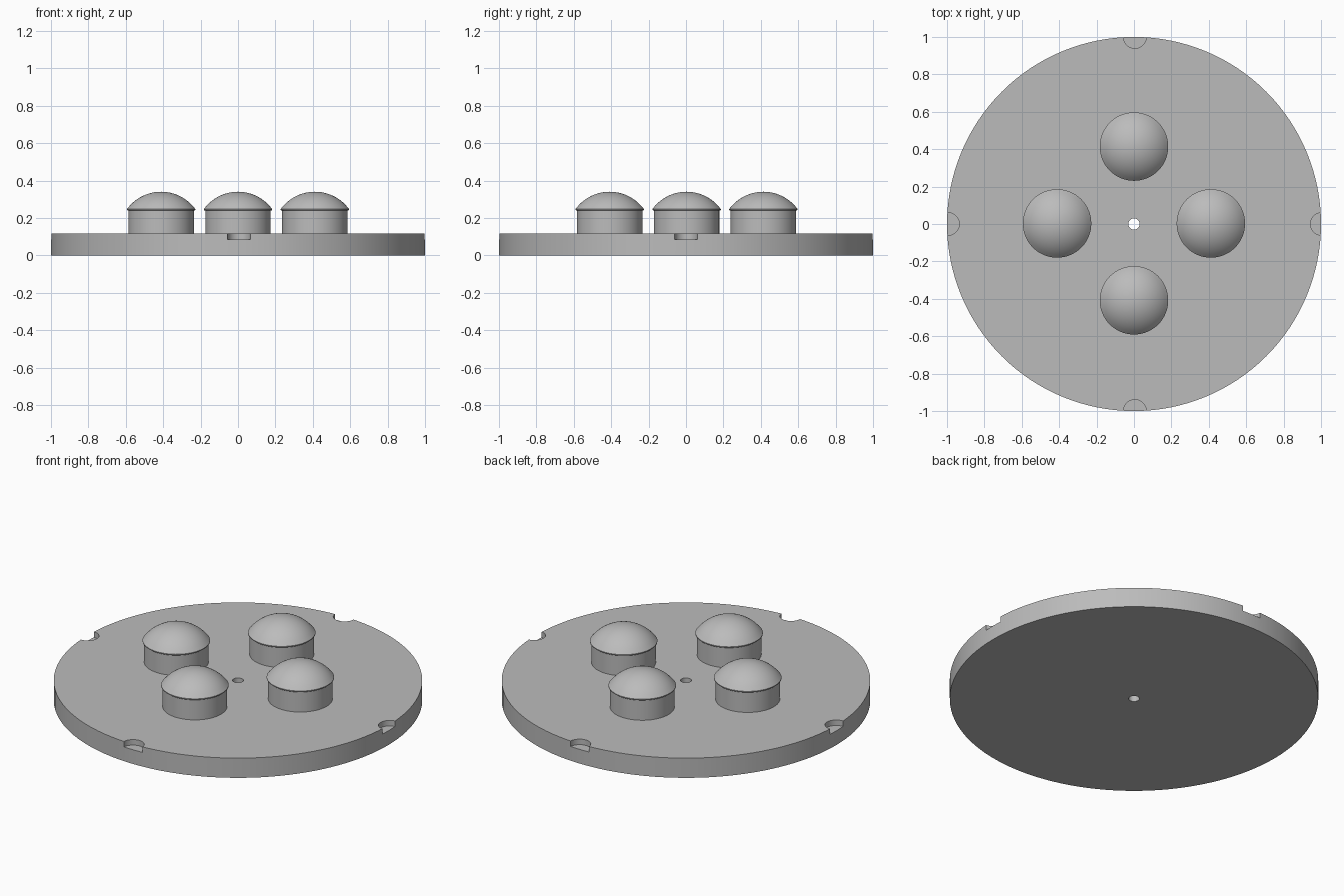
import bpy, math

if "Cube" in bpy.data.objects:
    bpy.data.objects.remove(bpy.data.objects["Cube"], do_unlink=True)

grey = bpy.data.materials.new("light grey")
grey.use_nodes = True
colour = (0.5, 0.5, 0.5, 1)
grey.diffuse_color = colour
grey.node_tree.nodes["Principled BSDF"].inputs["Base Color"].default_value = colour

PLATE_TOP = 0.118
NOTCH_FLOOR = 0.085


def cylinder(name, radius, low, high, x=0, y=0, sides=64):
    bpy.ops.mesh.primitive_cylinder_add(vertices=sides, radius=radius, depth=high - low,
                                        location=(x, y, (low + high) / 2))
    obj = bpy.context.object
    obj.name = name
    obj.data.materials.append(grey)
    return obj


def smooth(obj):
    bpy.ops.object.select_all(action='DESELECT')
    obj.select_set(True)
    bpy.context.view_layer.objects.active = obj
    bpy.ops.object.shade_smooth_by_angle(angle=math.radians(30))


def revolve(name, profile, x, y, sides=64):
    # Spin an (r, z) profile, whose ends lie on the axis, into a closed solid
    rings, verts = [], []
    for r, z in profile:
        count = sides if r > 0 else 1
        rings.append(range(len(verts), len(verts) + count))
        for i in range(count):
            a = math.tau * i / sides
            verts.append((r * math.cos(a), r * math.sin(a), z))
    faces = []
    for lower, upper in zip(rings, rings[1:]):
        for i in range(sides):
            j = (i + 1) % sides
            ids = [lower[i % len(lower)], lower[j % len(lower)],
                   upper[j % len(upper)], upper[i % len(upper)]]
            faces.append(list(dict.fromkeys(ids)))
    mesh = bpy.data.meshes.new(name)
    mesh.from_pydata(verts, [], faces)
    mesh.materials.append(grey)
    obj = bpy.data.objects.new(name, mesh)
    obj.location = (x, y, 0)
    bpy.context.collection.objects.link(obj)
    return obj


# Round base plate with a centre hole and four shallow rim notches
plate = cylinder("base_plate", 1.0, 0, PLATE_TOP, sides=128)
cutters = [cylinder("centre_hole_cutter", 0.03, -0.1, 0.3, sides=32)]
sides_of_plate = {"left": (1, 0), "right": (-1, 0), "front": (0, -1), "back": (0, 1)}
for side, (dx, dy) in sides_of_plate.items():
    cutters.append(cylinder(side + "_notch_cutter", 0.061, NOTCH_FLOOR, 0.2,
                            dx + 0.005, dy, sides=32))
for cutter in cutters:
    cut = plate.modifiers.new(cutter.name, 'BOOLEAN')
    cut.operation = 'DIFFERENCE'
    cut.solver = 'EXACT'
    cut.object = cutter
bpy.context.view_layer.objects.active = plate
for cutter in cutters:
    bpy.ops.object.modifier_apply(modifier=cutter.name)
    bpy.data.objects.remove(cutter, do_unlink=True)
smooth(plate)

# Domed cap: flat underside, small rounded lip, then a shallow spherical crown
RIM, CROWN, LIP_TOP = 0.176, 0.34, 0.256
rise = CROWN - LIP_TOP
ball = (RIM ** 2 + rise ** 2) / (2 * rise)
sweep = math.asin(RIM / ball)
cap_profile = [(0, 0.239), (0.178, 0.239), (0.183, 0.243), (0.183, 0.248)]
for i in range(13):
    a = sweep * (1 - i / 12)
    cap_profile.append((ball * math.sin(a) if i < 12 else 0,
                        CROWN - ball + ball * math.cos(a)))

# Four capped posts around the centre
for side, (dx, dy) in sides_of_plate.items():
    x, y = 0.411 * dx, 0.411 * dy + 0.003
    smooth(cylinder(side + "_post", 0.175, PLATE_TOP - 0.01, 0.242, x, y))
    smooth(revolve(side + "_cap", cap_profile, x, y))
